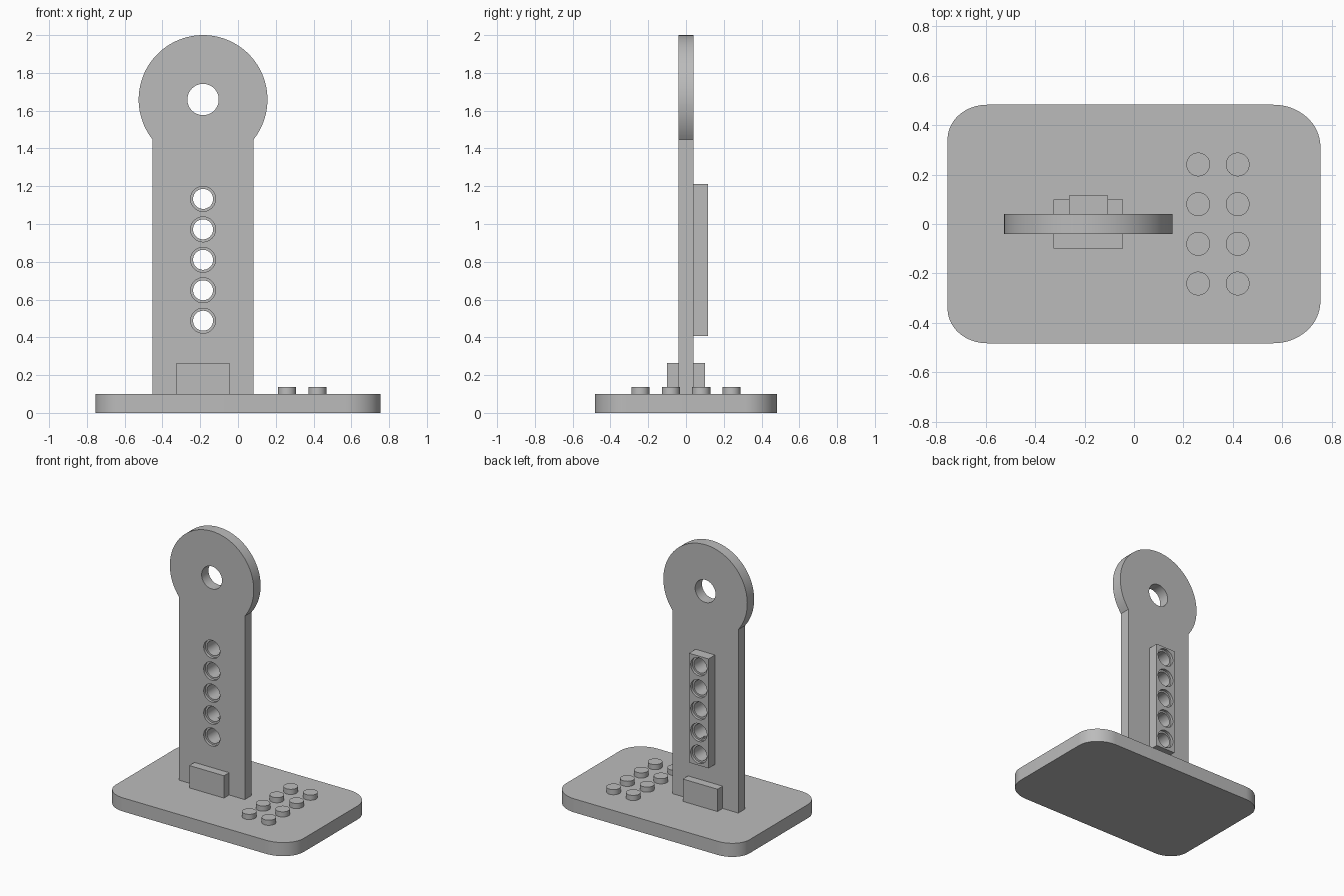
import bpy, bmesh
from math import sin, cos, pi, asin
from mathutils import Vector, Matrix

if "Cube" in bpy.data.objects:
    bpy.data.objects.remove(bpy.data.objects["Cube"], do_unlink=True)

grey = bpy.data.materials.new("plain grey")
grey.use_nodes = True
grey.diffuse_color = (0.5, 0.5, 0.5, 1)
grey.node_tree.nodes["Principled BSDF"].inputs["Base Color"].default_value = (0.5, 0.5, 0.5, 1)

STEPS = 48


def finish(name, bm):
    bmesh.ops.recalc_face_normals(bm, faces=bm.faces)
    mesh = bpy.data.meshes.new(name)
    bm.to_mesh(mesh)
    bm.free()
    mesh.materials.append(grey)
    ob = bpy.data.objects.new(name, mesh)
    bpy.context.collection.objects.link(ob)
    return ob


def extrude(name, points, depth):
    """Closed outline of 3D points pushed along the depth vector."""
    bm = bmesh.new()
    face = bm.faces.new([bm.verts.new(p) for p in points])
    new = bmesh.ops.extrude_face_region(bm, geom=[face])["geom"]
    bmesh.ops.translate(bm, vec=depth, verts=[v for v in new if isinstance(v, bmesh.types.BMVert)])
    return finish(name, bm)


def box(name, low, high):
    low, high = Vector(low), Vector(high)
    bm = bmesh.new()
    size = Matrix.Diagonal((*(high - low), 1))
    bmesh.ops.create_cube(bm, size=1, matrix=Matrix.Translation((low + high) / 2) @ size)
    return finish(name, bm)


def lathe(name, profile, matrix):
    """Capped solid of revolution about local z from (radius, height) pairs."""
    bm = bmesh.new()
    rings = [[bm.verts.new((r * cos(2 * pi * i / STEPS), r * sin(2 * pi * i / STEPS), h))
              for i in range(STEPS)] for r, h in profile]
    for a, b in zip(rings, rings[1:]):
        for i in range(STEPS):
            j = (i + 1) % STEPS
            bm.faces.new((a[i], a[j], b[j], b[i]))
    bm.faces.new(rings[0])
    bm.faces.new(rings[-1])
    bm.transform(matrix)
    return finish(name, bm)


def along_y(z):
    return Matrix.Translation((CX, 0, z)) @ Matrix.Rotation(-pi / 2, 4, "X")


def cut(target, cutters):
    bpy.context.view_layer.objects.active = target
    for c in cutters:
        mod = target.modifiers.new("hole", "BOOLEAN")
        mod.operation, mod.solver, mod.object = "DIFFERENCE", "EXACT", c
        bpy.ops.object.modifier_apply(modifier=mod.name)


# Base plate with rounded corners, broader on the +x side
HX, HY, BASE = 0.755, 0.483, 0.1
outline = []
for q, (sx, sy) in enumerate([(1, 1), (-1, 1), (-1, -1), (1, -1)]):
    rx, ry = (0.19, 0.17) if sx > 0 else (0.16, 0.14)
    for i in range(17):
        a = (q + i / 16) * pi / 2
        outline.append((sx * (HX - rx) + rx * cos(a), sy * (HY - ry) + ry * sin(a), 0))
base = extrude("base_plate", outline, (0, 0, BASE))

# Upright with a round head
CX, HEAD_Z, R, HALF, T = -0.185, 1.659, 0.341, 0.268, 0.04
neck = asin(HALF / R) - pi / 2
arc = [neck + (pi - 2 * neck) * i / 72 for i in range(73)]
outline = [(CX + R * cos(a), -T, HEAD_Z + R * sin(a)) for a in arc]
outline += [(CX - HALF, -T, BASE), (CX + HALF, -T, BASE)]
upright = extrude("upright", outline, (0, 2 * T, 0))

# Beam on the back of the upright
BACK = 0.116
beam = box("hole_beam", (CX - 0.079, T, 0.407), (CX + 0.079, BACK, 1.211))

# Stepped holes through upright and beam, and the head hole
WIDE, NARROW, STEP = 0.066, 0.053, 0.02
bore = [(WIDE, -0.2), (WIDE, STEP - T), (NARROW, STEP - T),
        (NARROW, BACK - STEP), (WIDE, BACK - STEP), (WIDE, 0.3)]
bores = [lathe("bore_cutter", bore, along_y(0.488 + 0.1612 * i)) for i in range(5)]
head_hole = lathe("head_cutter", [(0.083, -0.2), (0.083, 0.2)], along_y(HEAD_Z))
cut(upright, bores + [head_hole])
cut(beam, bores)
for c in bores + [head_hole]:
    bpy.data.objects.remove(c, do_unlink=True)

# Support blocks at the foot, front and back
for name, y0, y1 in (("front_block", -0.1, -T), ("back_block", T, 0.1)):
    box(name, (CX - 0.141, y0, BASE), (CX + 0.141, y1, 0.264))

# Studs in two columns of four
studs = [lathe("stud", [(0.048, BASE - 0.01), (0.048, 0.138)],
               Matrix.Translation((x, -0.241 + 0.1607 * i, 0)))
         for x in (0.26, 0.42) for i in range(4)]

# Smooth round walls, crisp edges
bpy.ops.object.select_all(action="DESELECT")
for ob in [base, upright, beam] + studs:
    ob.select_set(True)
bpy.context.view_layer.objects.active = base
bpy.ops.object.shade_smooth_by_angle(angle=pi / 6)
